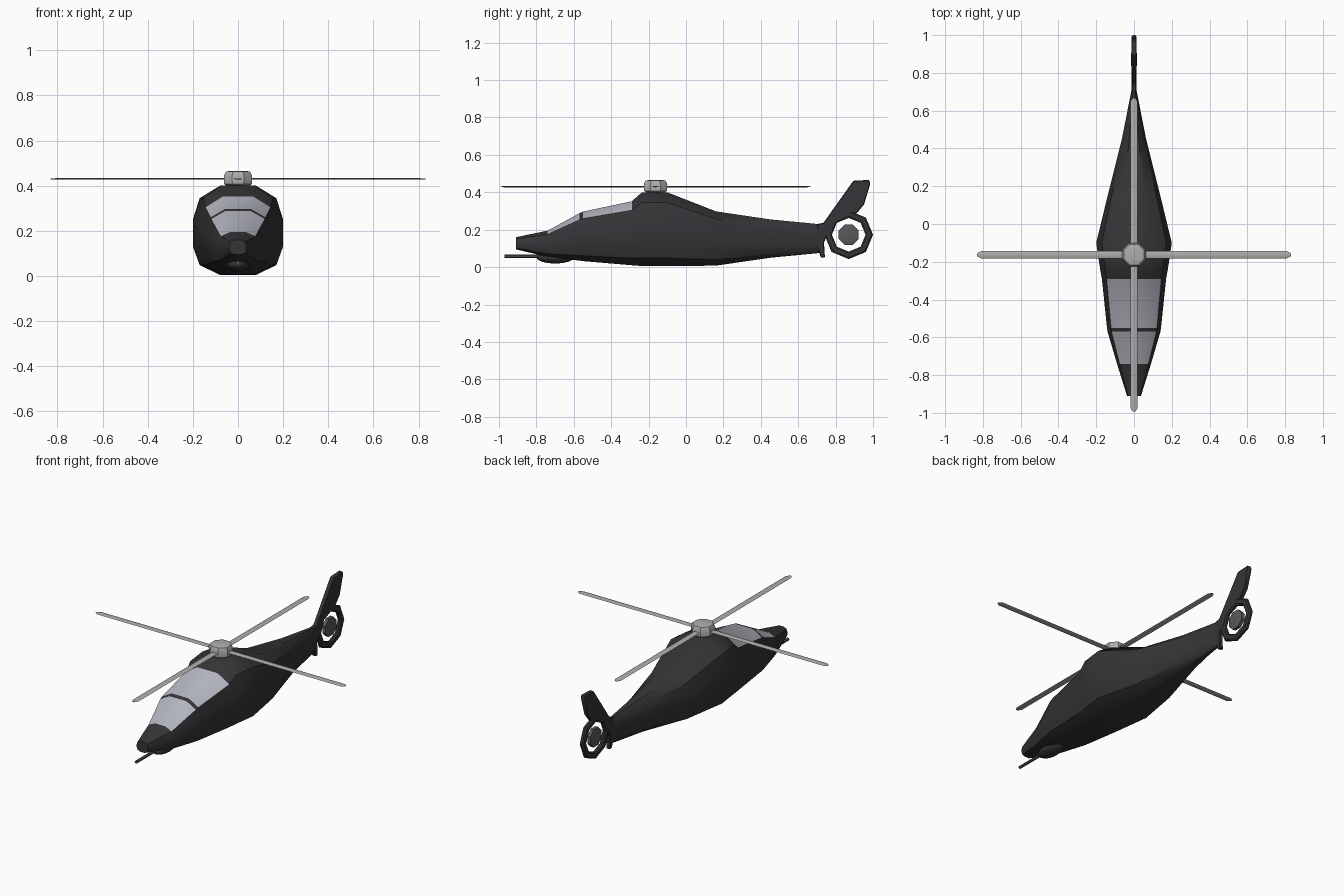
import bpy, bmesh, math
from mathutils import Matrix

if "Cube" in bpy.data.objects:
    bpy.data.objects.remove(bpy.data.objects["Cube"])


def material(name, r, g, b):
    m = bpy.data.materials.new(name)
    m.diffuse_color = (r, g, b, 1)
    m.use_nodes = True
    m.node_tree.nodes["Principled BSDF"].inputs["Base Color"].default_value = m.diffuse_color
    return m


DARK = material("dark_paint", 0.035, 0.035, 0.038)
GLASS = material("pale_glass", 0.45, 0.46, 0.52)
METAL = material("light_metal", 0.42, 0.42, 0.41)
GREY = material("dark_metal", 0.1, 0.1, 0.1)


def finish(name, bm, mats, angle=35):
    bmesh.ops.recalc_face_normals(bm, faces=bm.faces)
    me = bpy.data.meshes.new(name)
    bm.to_mesh(me)
    bm.free()
    ob = bpy.data.objects.new(name, me)
    bpy.context.collection.objects.link(ob)
    for m in mats:
        me.materials.append(m)
    bpy.ops.object.select_all(action='DESELECT')
    ob.select_set(True)
    bpy.context.view_layer.objects.active = ob
    bpy.ops.object.shade_smooth_by_angle(angle=math.radians(angle))
    return ob


def loft(name, rings, mats, paint=None, angle=35):
    """Skin closed rings of equal point count and cap both ends."""
    bm = bmesh.new()
    vs = [[bm.verts.new(p) for p in r] for r in rings]
    n = len(rings[0])
    for i in range(len(vs) - 1):
        for j in range(n):
            k = (j + 1) % n
            f = bm.faces.new((vs[i][j], vs[i][k], vs[i + 1][k], vs[i + 1][j]))
            if paint:
                f.material_index = paint(i, j)
    bm.faces.new(vs[0])
    bm.faces.new(vs[-1])
    return finish(name, bm, mats, angle)


# Fuselage: twelve-sided section scaled along y (y, bottom, top, half width)
SECTION = [(0.4, 1), (0.85, 0.86), (1, 0.62), (1, 0.32), (0.85, 0.11), (0.4, 0)]
SECTION += [(-x, z) for x, z in reversed(SECTION)]
STATIONS = [(-0.91, 0.095, 0.16, 0.037), (-0.74, 0.055, 0.195, 0.09),
            (-0.57, 0.035, 0.288, 0.14), (-0.55, 0.032, 0.297, 0.143),
            (-0.29, 0.01, 0.352, 0.17), (-0.235, 0.006, 0.4, 0.18),
            (-0.1, 0.005, 0.4, 0.2), (0.16, 0.008, 0.298, 0.137),
            (0.45, 0.05, 0.255, 0.064), (0.71, 0.075, 0.23, 0.013)]


def canopy(i, j):
    return 1 if i in (1, 3) and j in (0, 10, 11) else 0


loft("fuselage", [[(x * w, y, b + z * (t - b)) for x, z in SECTION]
                  for y, b, t, w in STATIONS], [DARK, GLASS], canopy)

# Swept tail fin, a bevelled plate
FIN = [(0.7, 0.23), (0.735, 0.237), (0.895, 0.462), (0.98, 0.466), (0.985, 0.445),
       (0.952, 0.335), (0.91, 0.285), (0.868, 0.29), (0.79, 0.255), (0.755, 0.175),
       (0.738, 0.13), (0.743, 0.05), (0.72, 0.052), (0.705, 0.1)]
fin = loft("tail_fin", [[(x, y, z) for y, z in FIN] for x in (-0.013, 0.013)], [DARK])
bev = fin.modifiers.new("edge", 'BEVEL')
bev.width = 0.004
bev.segments = 1

# Octagonal shroud ring with a slim oval section, and the disc inside it
CY, CZ = 0.87, 0.173
PROFILE = [(0.013, 0.098), (0.013, 0.122), (0.006, 0.13),
           (-0.006, 0.13), (-0.013, 0.122), (-0.013, 0.098), (-0.006, 0.09), (0.006, 0.09)]
bm = bmesh.new()
ring = [[bm.verts.new((x, CY + r * math.cos(a), CZ + r * math.sin(a))) for x, r in PROFILE]
        for a in [i * math.pi / 4 for i in range(8)]]
for i in range(8):
    for j in range(8):
        a, b, k = ring[i], ring[(i + 1) % 8], (j + 1) % 8
        bm.faces.new((a[j], a[k], b[k], b[j]))
finish("tail_rotor_shroud", bm, [DARK])


def turned(name, profile, axis, centre, mat, n=8, turn=math.pi / 8, squash=(1, 1, 1)):
    """Rings of (height, radius) along z or x, placed at centre."""
    rings = []
    for h, r in profile:
        pts = []
        for i in range(n):
            a = turn + i * 2 * math.pi / n
            c, s = r * math.cos(a), r * math.sin(a)
            p = {'x': (h, c, s), 'y': (c, h, s), 'z': (c, s, h)}[axis]
            pts.append([p[k] * squash[k] + centre[k] for k in range(3)])
        rings.append(pts)
    return loft(name, rings, [mat])


turned("tail_rotor_disc", [(-0.015, 0.035), (-0.01, 0.058), (0.01, 0.058), (0.015, 0.035)],
       'x', (0, CY, CZ), GREY)

# Main rotor hub and four blades
HUB = (0, -0.163, 0.43)
turned("rotor_hub", [(-0.034, 0.05), (-0.022, 0.066), (0.014, 0.068), (0.032, 0.058),
                     (0.035, 0.045)], 'z', HUB, METAL)
BLADE = [(0.03, 0.019), (0.81, 0.019), (0.83, 0.008)]
for i in range(4):
    ob = turned("rotor_blade_%d" % (i + 1), BLADE, 'x', (0, 0, 0), METAL,
                turn=0, squash=(1, 1, 0.17))
    ob.data.transform(Matrix.Translation(HUB) @ Matrix.Rotation(i * math.pi / 2, 4, 'Z'))

# Chin turret and gun barrel
bm = bmesh.new()
bmesh.ops.create_uvsphere(bm, u_segments=12, v_segments=8, radius=1,
                          matrix=Matrix.Translation((0, -0.7, 0.052))
                          @ Matrix.Diagonal((0.05, 0.1, 0.033, 1)))
finish("chin_turret", bm, [DARK], 60)
turned("gun_barrel", [(-0.97, 0.009), (-0.74, 0.009)], 'y', (0, 0, 0.058), GREY)
